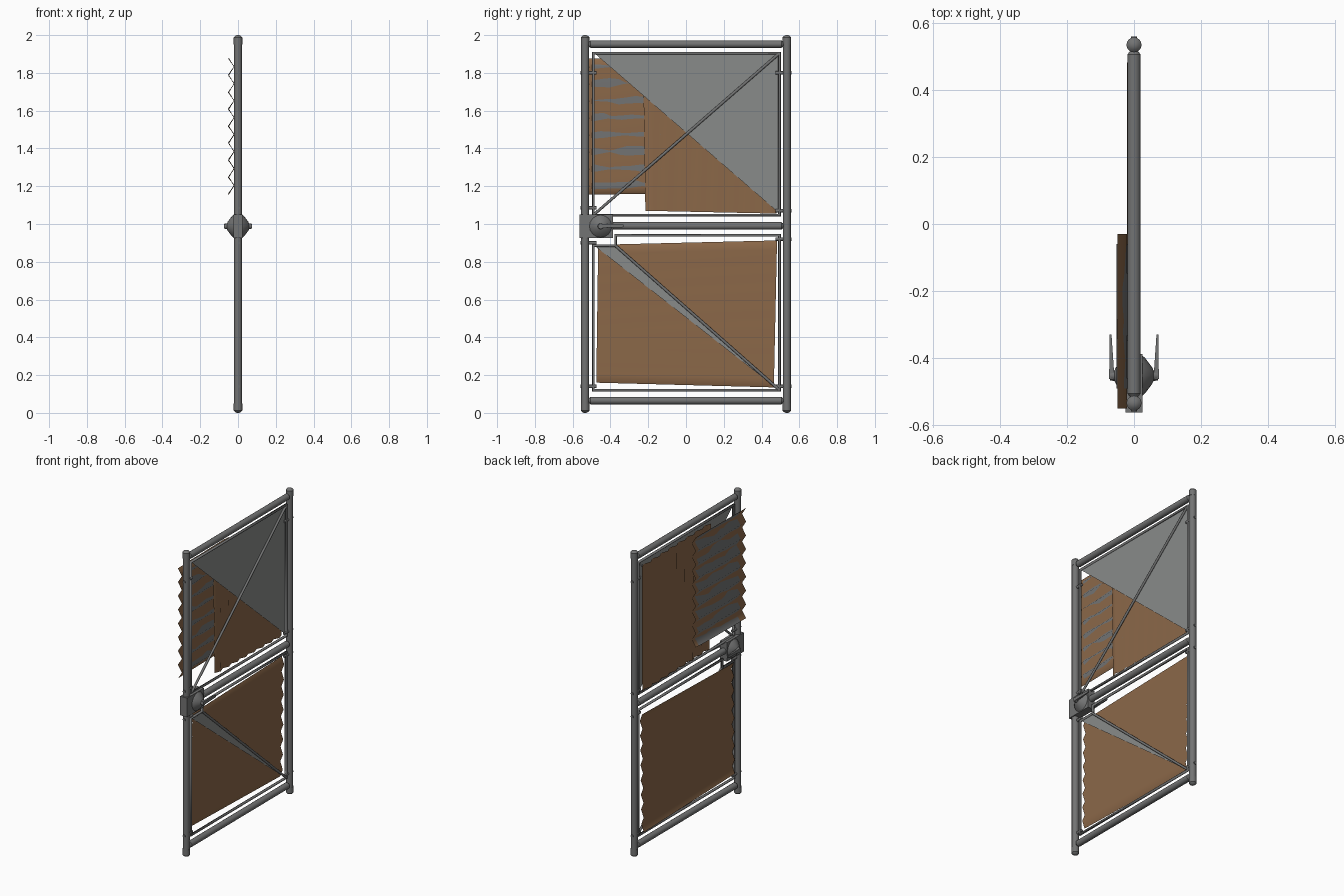
import bpy, bmesh, math, random
from mathutils import Vector, Matrix

if "Cube" in bpy.data.objects:
    bpy.data.objects.remove(bpy.data.objects["Cube"])

random.seed(4)


def material(name, rgb):
    m = bpy.data.materials.new(name)
    m.diffuse_color = (*rgb, 1)
    m.use_nodes = True
    m.node_tree.nodes["Principled BSDF"].inputs["Base Color"].default_value = m.diffuse_color
    return m


STEEL = material("steel grey", (0.17, 0.172, 0.172))
MESH = material("light grey", (0.25, 0.26, 0.255))
RUST = material("rust brown", (0.26, 0.138, 0.066))


def make(name, bm, mat, smooth=None):
    me = bpy.data.meshes.new(name)
    bm.to_mesh(me)
    bm.free()
    me.materials.append(mat)
    ob = bpy.data.objects.new(name, me)
    bpy.context.collection.objects.link(ob)
    if smooth == "all":
        for p in me.polygons:
            p.use_smooth = True
    elif smooth:
        bpy.ops.object.select_all(action='DESELECT')
        ob.select_set(True)
        bpy.context.view_layer.objects.active = ob
        bpy.ops.object.shade_smooth_by_angle(angle=math.radians(smooth))
    return ob


def lathe(name, start, direction, profile, mat=STEEL, sides=16):
    """Rings of (distance, radius) along a direction, capped at both ends."""
    bm = bmesh.new()
    rot = Vector((0, 0, 1)).rotation_difference(Vector(direction)).to_matrix()
    rings = []
    for d, r in profile:
        rings.append([bm.verts.new(Vector(start) + rot @ Vector(
            (r * math.cos(2 * math.pi * k / sides), r * math.sin(2 * math.pi * k / sides), d)))
            for k in range(sides)])
    for a, b in zip(rings, rings[1:]):
        for k in range(sides):
            j = (k + 1) % sides
            bm.faces.new((a[k], a[j], b[j], b[k]))
    bm.faces.new(rings[0][::-1])
    bm.faces.new(rings[-1])
    return make(name, bm, mat, 35)


def rod(name, a, b, r, sides=12):
    a, b = Vector(a), Vector(b)
    L = (b - a).length
    return lathe(name, a, b - a, [(0, r), (L, r)], STEEL, sides)


def bar_loop(name, points, r):
    """Closed loop of square bar in the gate plane with mitred corners."""
    cu = bpy.data.curves.new(name, 'CURVE')
    cu.dimensions = '3D'
    cu.bevel_depth = r
    cu.bevel_resolution = 2
    sp = cu.splines.new('POLY')
    sp.points.add(len(points) - 1)
    for p, (y, z) in zip(sp.points, points):
        p.co = (0, y, z, 1)
    sp.use_cyclic_u = True
    cu.materials.append(STEEL)
    ob = bpy.data.objects.new(name, cu)
    bpy.context.collection.objects.link(ob)


def sheet(name, corners, x, amp, folds, upright, mat=RUST, cross=1, wobble=None):
    """Zigzag sheet; corners are bottom-left, bottom-right, top-right, top-left (y, z)."""
    bm = bmesh.new()
    bl, br, tr, tl = [Vector(c) for c in corners]
    nu, nv = (folds, cross) if upright else (cross, folds)
    grid = []
    for j in range(nv + 1):
        row = []
        for i in range(nu + 1):
            u, v = i / nu, j / nv
            p = bl.lerp(br, u).lerp(tl.lerp(tr, u), v)
            k = i if upright else j
            px = x + (amp if k % 2 else -amp) + (wobble(k) if wobble else 0)
            row.append(bm.verts.new((px, p.x, p.y)))
        grid.append(row)
    for j in range(nv):
        for i in range(nu):
            bm.faces.new((grid[j][i], grid[j][i + 1], grid[j + 1][i + 1], grid[j + 1][i]))
    make(name, bm, mat, "all")


# Outer tube frame: two posts with domed caps, three rails
post = [(0, 0.006), (0.004, 0.015), (0.012, 0.0225), (0.05, 0.0225), (0.05, 0.021)]
post += [(2 - d, r) for d, r in reversed(post)]
for side, s in (("left", -1), ("right", 1)):
    lathe(side + "_post", (0, s * 0.534, 0), (0, 0, 1), post)
rail = [(0, 0.012), (0.01, 0.02), (1.02, 0.02), (1.03, 0.012)]
for name, z in (("top", 1.952), ("middle", 0.99), ("bottom", 0.065)):
    lathe(name + "_rail", (0, -0.515, z), (0, 1, 0), rail)

# Inner bar frames, the lower one notched around the latch
bar_loop("upper_inner_frame", [(-0.49, 1.047), (0.495, 1.047), (0.495, 1.904), (-0.49, 1.904)], 0.0095)
bar_loop("lower_inner_frame", [(-0.49, 0.12), (0.495, 0.12), (0.495, 0.94), (-0.373, 0.94),
                               (-0.373, 0.885), (-0.49, 0.885)], 0.0095)

# Diagonal braces
rod("upper_brace", (0.004, -0.485, 1.052), (0.004, 0.49, 1.9), 0.0075)
rod("lower_brace", (0.004, -0.373, 0.885), (0.004, 0.49, 0.125), 0.0075)

# Pins joining the inner frames to the posts
for s in (-1, 1):
    for z in (1.8, 1.085 if s < 0 else 1.07, 0.9 if s < 0 else 0.92, 0.14):
        rod("frame_pin", (0, s * 0.475, z), (0, s * 0.559, z), 0.009)

# Plain infill plates
for name, pts in (("upper_infill", [(0.49, 1.06), (0.49, 1.9), (-0.48, 1.9)]),
                  ("lower_infill", [(0.49, 0.122), (-0.373, 0.885), (-0.485, 0.885)])):
    bm = bmesh.new()
    bm.faces.new([bm.verts.new((-0.001, y, z)) for y, z in pts])
    make(name, bm, MESH)

# Corrugated rusty sheets
sheet("upper_sheet", [(-0.215, 1.07), (0.48, 1.055), (0.485, 1.875), (-0.228, 1.888)],
      -0.012, 0.008, 16, True)
sheet("lower_sheet", [(-0.475, 0.16), (0.465, 0.135), (0.482, 0.913), (-0.465, 0.89)],
      -0.012, 0.009, 16, False)
sheet("patch_sheet", [(-0.55, 1.155), (-0.03, 1.162), (-0.03, 1.88), (-0.55, 1.875)],
      -0.035, 0.014, 16, False)
# Grey streaks weaving through the patch sheet
sheet("patch_streaks", [(-0.49, 1.156), (-0.06, 1.162), (-0.06, 1.88), (-0.49, 1.876)],
      -0.035, 0.014, 16, False, STEEL, 5,
      lambda k: (0.002 if k % 2 else -0.002) - 0.0007 + random.uniform(-0.0013, 0.0013))

# Latch box around the post and middle rail
bm = bmesh.new()
bmesh.ops.create_cube(bm, size=1, matrix=Matrix.Translation((0, -0.475, 0.988))
                      @ Matrix.Diagonal((0.05, 0.175, 0.124, 1)))
make("latch_box", bm, STEEL)

# Cone boss and tapered lever on both faces
for s in (-1, 1):
    lathe("handle_boss", (s * 0.024, -0.452, 0.988), (s, 0, 0),
          [(0, 0.06), (0.008, 0.054), (0.03, 0.025), (0.034, 0.016), (0.048, 0.014)])
    bm = bmesh.new()
    ends = []
    for y, h, x0, x1 in ((-0.462, 0.011, 0.058, 0.074), (-0.33, 0.007, 0.067, 0.073)):
        ends.append([bm.verts.new((s * x, y, 0.99 + z))
                     for x, z in ((x0, -h), (x1, -h), (x1, h), (x0, h))])
    for k in range(4):
        j = (k + 1) % 4
        bm.faces.new((ends[0][k], ends[0][j], ends[1][j], ends[1][k]))
    bm.faces.new(ends[0])
    bm.faces.new(ends[1])
    bmesh.ops.recalc_face_normals(bm, faces=bm.faces)
    make("handle_lever", bm, STEEL)
